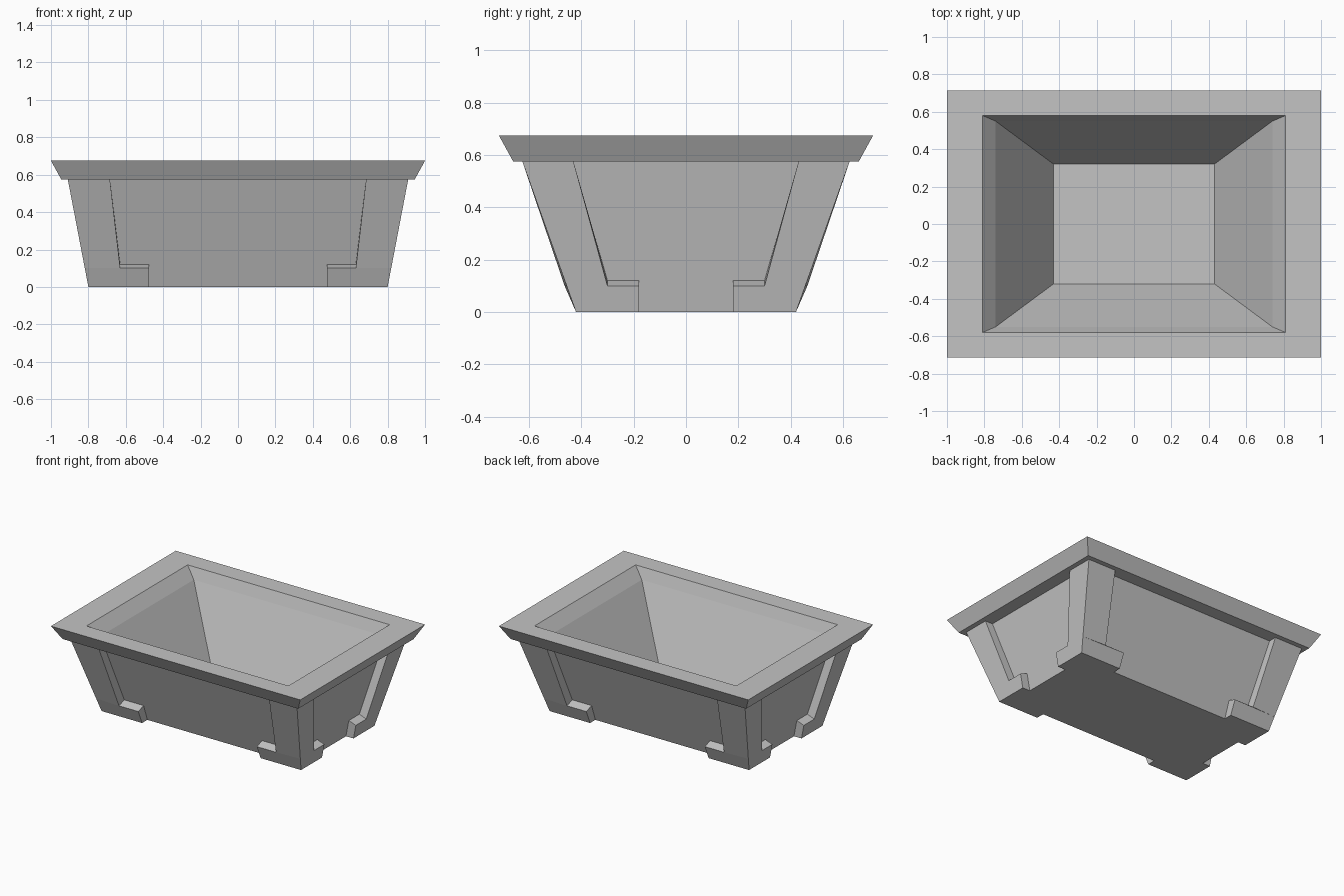
import bpy
import bmesh

if "Cube" in bpy.data.objects:
    bpy.data.objects.remove(bpy.data.objects["Cube"])

COLOR = (0.55, 0.55, 0.55, 1)
grey = bpy.data.materials.new("plain grey")
grey.use_nodes = True
grey.diffuse_color = COLOR
grey.node_tree.nodes["Principled BSDF"].inputs["Base Color"].default_value = COLOR

INSET = 0.06        # how far the wall panels sit behind the corner posts
RIM_Z = 0.575       # underside of the rim
LEDGE = 0.02        # rise of the sloping foot top


def loft(name, rings):
    """Skin a list of equal-length point rings and cap both ends."""
    bm = bmesh.new()
    loops = [[bm.verts.new(p) for p in ring] for ring in rings]
    n = len(loops[0])
    for a, b in zip(loops, loops[1:]):
        for i in range(n):
            j = (i + 1) % n
            bm.faces.new((a[i], a[j], b[j], b[i]))
    bm.faces.new(loops[0])
    bm.faces.new(loops[-1])
    bmesh.ops.remove_doubles(bm, verts=bm.verts, dist=0.0005)
    bmesh.ops.dissolve_degenerate(bm, edges=bm.edges, dist=0.0005)
    bmesh.ops.recalc_face_normals(bm, faces=bm.faces)
    mesh = bpy.data.meshes.new(name)
    bm.to_mesh(mesh)
    bm.free()
    mesh.materials.append(grey)
    obj = bpy.data.objects.new(name, mesh)
    bpy.context.collection.objects.link(obj)
    return obj


def rectangle(x, y, z):
    return [(x, y, z), (-x, y, z), (-x, -y, z), (x, -y, z)]


def corner(z):
    """Outer corner of the tapering body at a height."""
    t = z / RIM_Z
    return 0.80 + 0.11 * t, 0.42 + 0.205 * t


def panel(z):
    x, y = corner(z)
    return rectangle(x - INSET, y - INSET, z)


# Basin: inner floor, up the inside, over the flared rim, down the outer panels
loft("planter_basin", [
    rectangle(0.43, 0.32, 0.10),
    rectangle(0.74, 0.55, 0.597),
    rectangle(0.81, 0.58, 0.675),
    rectangle(1.00, 0.715, 0.675),
    rectangle(0.945, 0.66, RIM_Z),
    panel(RIM_Z),
    panel(0.0),
])


def angle_section(z, arm_x, arm_y, bulge=0.0, rise=0.0):
    """L-shaped section of a corner post with arms ending at arm_x and arm_y."""
    ox, oy = corner(z)
    px, py = corner(z + rise)
    ix, iy = px - INSET, py - INSET
    return [(ox, oy, z),
            (arm_x, oy + bulge, z), (arm_x, iy, z + rise),
            (ix, iy, z + rise),
            (ix, arm_y, z + rise), (ox, arm_y, z)]


# Corner posts with wider feet, mirrored to all four corners
posts = loft("corner_posts", [
    angle_section(0.0, 0.475, 0.18),
    angle_section(0.10, 0.475, 0.18, 0.008, LEDGE),
    angle_section(0.10, 0.63, 0.30, 0.008, LEDGE),
    angle_section(RIM_Z, 0.685, 0.43),
])
mirror = posts.modifiers.new("four corners", 'MIRROR')
mirror.use_axis = (True, True, False)
